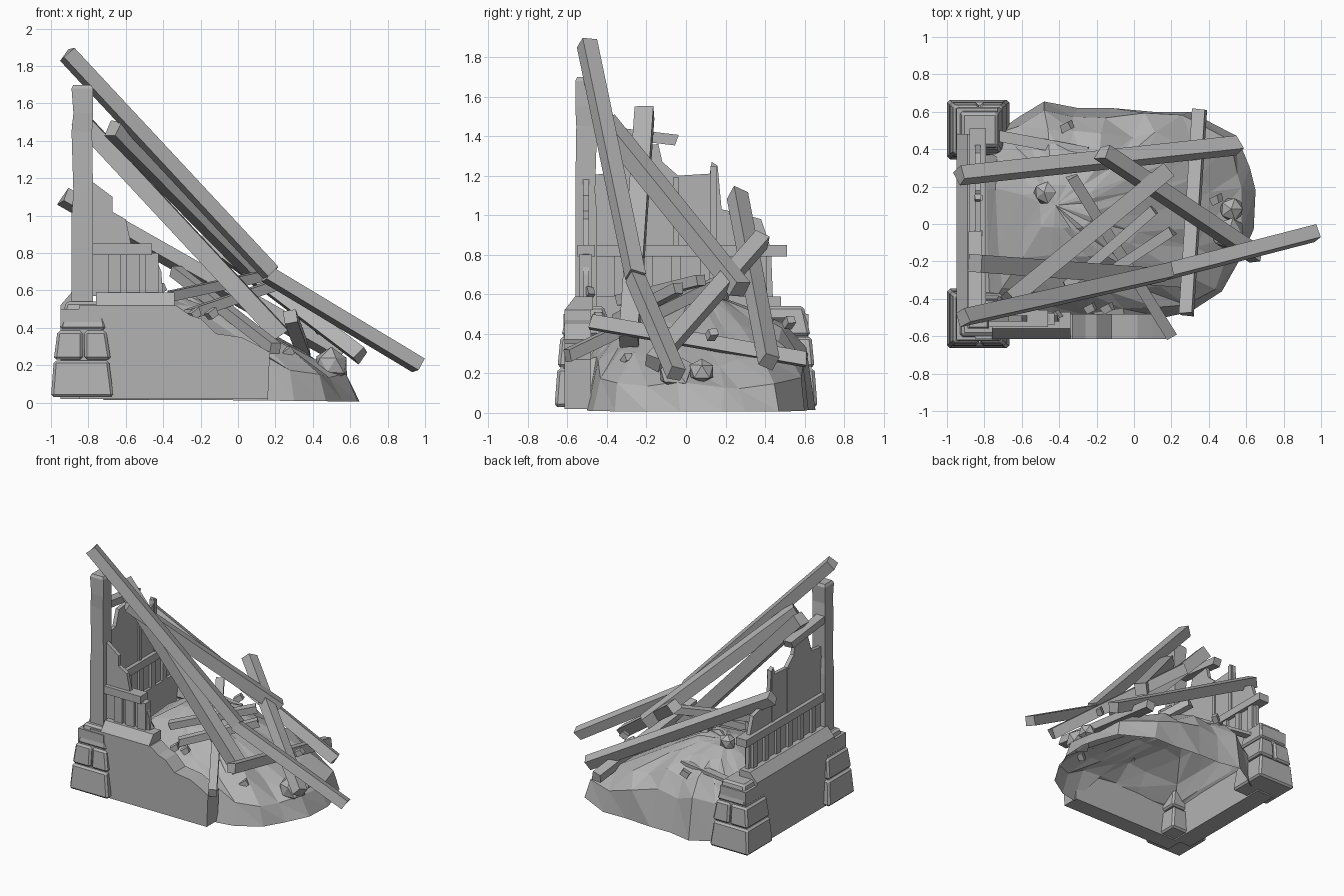
import bpy, bmesh, math, random
from mathutils import Vector

random.seed(4)
cube = bpy.data.objects.get("Cube")
if cube:
    bpy.data.objects.remove(cube, do_unlink=True)

grey = bpy.data.materials.new("weathered grey")
grey.use_nodes = True
grey.diffuse_color = (0.45, 0.45, 0.45, 1)
grey.node_tree.nodes["Principled BSDF"].inputs["Base Color"].default_value = grey.diffuse_color


def finish(name, bm, bevel=0):
    bmesh.ops.recalc_face_normals(bm, faces=bm.faces)
    me = bpy.data.meshes.new(name)
    bm.to_mesh(me)
    bm.free()
    me.materials.append(grey)
    ob = bpy.data.objects.new(name, me)
    bpy.context.collection.objects.link(ob)
    if bevel:
        mod = ob.modifiers.new("chamfer", "BEVEL")
        mod.width = bevel
        mod.segments = 1
    return ob


def loft(name, rings, bevel=0):
    """Skin equal-length rings of points and cap both ends."""
    bm = bmesh.new()
    vs = [[bm.verts.new(p) for p in r] for r in rings]
    n = len(vs[0])
    for a, b in zip(vs, vs[1:]):
        for i in range(n):
            j = (i + 1) % n
            bm.faces.new((a[i], a[j], b[j], b[i]))
    bm.faces.new(vs[0])
    bm.faces.new(vs[-1])
    return finish(name, bm, bevel)


def rect(x0, x1, y0, y1, z):
    return [(x0, y0, z), (x1, y0, z), (x1, y1, z), (x0, y1, z)]


def box(name, x, y, z, bevel=0):
    return loft(name, [rect(*x, *y, z[0]), rect(*x, *y, z[1])], bevel)


def panel(name, outline, axis, lo, hi):
    """Upright slab; the outline is (along, z)."""
    def place(d):
        return [(d, u, z) if axis == "x" else (u, d, z) for u, z in outline]
    return loft(name, [place(lo), place(hi)])


def beam(name, a, b, w=0.08, h=None, roll=0, cut=0.012):
    """Timber from a to b with slightly broken ends, rolled about its length."""
    a, b = Vector(a), Vector(b)
    h = h or w
    d = (b - a).normalized()
    s0 = d.cross(Vector((0, 0, 1))).normalized()
    u0 = s0.cross(d)
    c, s = math.cos(math.radians(roll)), math.sin(math.radians(roll))
    side, up = s0 * c + u0 * s, u0 * c - s0 * s
    corners = [(-1, -1), (1, -1), (1, 1), (-1, 1)]
    rings = [[p + side * i * w / 2 + up * j * h / 2 + d * random.uniform(-cut, cut)
              for i, j in corners] for p in (a, b)]
    return loft(name, rings)


def rock(name, p, r):
    bm = bmesh.new()
    bmesh.ops.create_icosphere(bm, subdivisions=1, radius=r)
    for v in bm.verts:
        v.co = v.co * random.uniform(0.8, 1.15) + Vector(p)
    return finish(name, bm)


# Corner piers: three tapering stone courses each, the middle one split in two
for tag, s in (("front", -1), ("back", 1)):
    def course(name, z0, z1, xs0, xs1, e0, e1):
        rings = []
        for z, xs, e in ((z0, xs0, e0), (z1, xs1, e1)):
            y = sorted((s * (0.665 - e), s * (0.345 + e)))
            rings.append(rect(*xs, *y, z))
        loft(name, rings, 0.014)
    course(f"{tag}_pier_base", 0.03, 0.225, (-1, -0.665), (-0.985, -0.69), 0, 0.015)
    course(f"{tag}_pier_outer_block", 0.23, 0.385, (-0.985, -0.83), (-0.965, -0.83), 0.015, 0.03)
    course(f"{tag}_pier_inner_block", 0.23, 0.385, (-0.82, -0.68), (-0.82, -0.705), 0.015, 0.03)
    course(f"{tag}_pier_cap", 0.39, 0.54, (-0.955, -0.705), (-0.92, -0.73), 0.035, 0.07)
    y = sorted((s * 0.62, s * 0.4))
    box(f"{tag}_pier_core", (-0.95, -0.73), y, (0.05, 0.5))

# Low masonry walls with a sloping top edge
loft("left_wall", [[(x, y, z) for x, z in [(-0.95, 0.02), (-0.8, 0.02), (-0.8, 0.59),
                                           (-0.89, 0.59), (-0.95, 0.52)]] for y in (-0.48, 0.48)])
broken = [(-0.85, 0.02), (0.16, 0.02), (0.17, 0.27), (0.1, 0.31), (0.02, 0.35), (-0.12, 0.37),
          (-0.2, 0.45), (-0.26, 0.47), (-0.33, 0.52), (-0.85, 0.52)]
panel("front_wall", broken, "y", -0.615, -0.48)
loft("front_wall_top", [[(x, y, z) for y, z in [(-0.615, 0.52), (-0.47, 0.52), (-0.47, 0.59),
                                                (-0.56, 0.59)]] for x in (-0.76, -0.34)])

# Timber panelling above the walls
left_edge = [(-0.5, 0.57), (0.44, 0.57), (0.43, 0.83), (0.38, 0.98), (0.31, 1.0), (0.18, 1.03),
             (0.16, 1.25), (0.13, 1.27), (0.12, 1.21), (-0.04, 1.2), (-0.12, 1.27),
             (-0.14, 1.36), (-0.3, 1.34), (-0.34, 1.22), (-0.5, 1.2)]
panel("left_panel", left_edge, "x", -0.85, -0.82)
front_edge = [(-0.83, 0.57), (-0.4, 0.57), (-0.41, 0.7), (-0.45, 0.8), (-0.57, 0.84),
              (-0.6, 0.98), (-0.67, 1.02), (-0.67, 1.1), (-0.79, 1.19), (-0.83, 1.19)]
panel("front_panel", front_edge, "y", -0.52, -0.49)
box("left_rail", (-0.88, -0.79), (-0.5, 0.51), (0.79, 0.85))
box("front_rail", (-0.83, -0.46), (-0.55, -0.46), (0.79, 0.85))
for i in range(6):
    y = -0.34 + i * 0.145
    box(f"left_stud_{i + 1}", (-0.87, -0.8), (y - 0.025, y + 0.025), (0.57, 0.8))
for i in range(3):
    x = -0.66 + i * 0.1
    box(f"front_stud_{i + 1}", (x - 0.035, x + 0.035), (-0.54, -0.475), (0.57, 0.8))
for i, (y, z) in enumerate([(-0.05, 1.19), (0.14, 1.25)]):
    box(f"upper_batten_{i + 1}", (-0.855, -0.81), (y - 0.015, y + 0.015), (0.84, z))

# Chipped corner post
post = [(0.53, 0, 0), (1.0, 0, 0), (1.12, 0.01, 0), (1.45, 0, 0.005), (1.55, 0.01, 0),
        (1.68, 0, 0), (1.7, 0.01, 0.01)]
loft("corner_post", [rect(-0.89 + a, -0.775 - b, -0.56 + b, -0.45 - a, z) for z, a, b in post])
beam("snapped_cross_rail", (-0.85, -0.47, 1.43), (-0.85, -0.05, 1.38), 0.07, 0.055)

# Fallen roof timbers: start, end, thickness, roll
timbers = {
    "ridge_beam_upper": ((-0.915, -0.5, 1.865), (0.18, -0.255, 0.69), 0.08, 12),
    "ridge_beam_lower": ((0.15, -0.26, 0.69), (0.965, -0.05, 0.2), 0.075, 14),
    "crossing_rafter": ((-0.17, 0.385, 0.88), (0.66, -0.17, 0.25), 0.08, 28),
    "inner_rafter": ((-0.67, -0.41, 1.47), (0.16, 0.27, 0.63), 0.09, 0),
    "leaning_rafter": ((-0.85, -0.21, 1.52), (0.23, -0.29, 0.36), 0.095, 0),
    "back_rafter": ((-0.93, 0.26, 1.1), (0.55, 0.42, 0.26), 0.08, 25),
    "lying_beam": ((0.28, -0.48, 0.46), (0.35, 0.61, 0.27), 0.07, 10),
    "thin_board": ((-0.33, 0.25, 0.7), (0.2, -0.6, 0.29), 0.06, 0),
    "loose_plank_a": ((-0.36, -0.33, 0.57), (0.1, 0.07, 0.67), 0.055, 0),
    "loose_plank_b": ((-0.27, -0.35, 0.47), (0.2, -0.04, 0.63), 0.055, 0),
}
for name, (a, b, w, roll) in timbers.items():
    beam(name, a, b, w, roll=roll)
beam("floor_plank", (-0.72, 0.47, 0.47), (-0.24, 0.38, 0.47), 0.06, 0.025)

# Rubble mound: open faceted shell that meets the walls part way up
outer = [(-0.72, 0.5), (-0.62, 0.57), (-0.48, 0.655), (-0.3, 0.62), (-0.12, 0.62), (0.1, 0.6),
         (0.3, 0.6), (0.55, 0.47), (0.62, 0.3), (0.65, 0.18), (0.64, -0.03), (0.56, -0.2),
         (0.47, -0.36), (0.3, -0.47), (0.16, -0.5)]
against_wall = [(-0.05, -0.5), (-0.2, -0.5), (-0.45, -0.5), (-0.8, -0.5), (-0.82, -0.2),
                (-0.82, 0.2), (-0.82, 0.42)]
rim = outer + against_wall
peak = Vector((-0.42, 0.1))
bm = bmesh.new()
rings = []
for scale, height in ((1, 0.015), (0.94, 0.3), (0.76, 0.42), (0.45, 0.52), (0.2, 0.57)):
    ring = []
    for i, (x, y) in enumerate(rim):
        p = peak + (Vector((x, y)) - peak) * scale
        fall = 1 - 0.6 * max(0, min(1, (p.x + 0.2) / 0.85))
        z = height * fall
        if scale == 1:
            if i >= len(outer):
                z = 0.27
        else:
            z += random.uniform(-0.035, 0.035) * scale
            p += Vector((random.uniform(-1, 1), random.uniform(-1, 1))) * 0.025 * scale
        ring.append(bm.verts.new((p.x, p.y, z)))
    rings.append(ring)
count = len(rim)
for a, b in zip(rings, rings[1:]):
    for i in range(count):
        j = (i + 1) % count
        bm.faces.new((a[i], a[j], b[j]))
        bm.faces.new((a[i], b[j], b[i]))
tip = bm.verts.new((peak.x, peak.y, 0.58))
for i in range(count):
    bm.faces.new((rings[-1][i], rings[-1][(i + 1) % count], tip))
finish("rubble_mound", bm)

# Loose stones and chips
stones = [(0.52, 0.08, 0.21, 0.065), (-0.48, 0.17, 0.6, 0.065), (0.5, -0.06, 0.2, 0.1)]
for i, (x, y, z, r) in enumerate(stones):
    rock(f"stone_{i + 1}", (x, y, z), r)
chips = [(-0.38, 0.51, 0.44), (-0.44, -0.5, 0.59), (-0.16, -0.46, 0.46), (0.24, -0.31, 0.25),
         (0.42, 0.12, 0.38), (-0.25, -0.46, 0.46)]
for i, p in enumerate(chips):
    beam(f"chip_{i + 1}", p, Vector(p) + Vector((0.04, 0.02, 0.03)), 0.042, cut=0.008)
